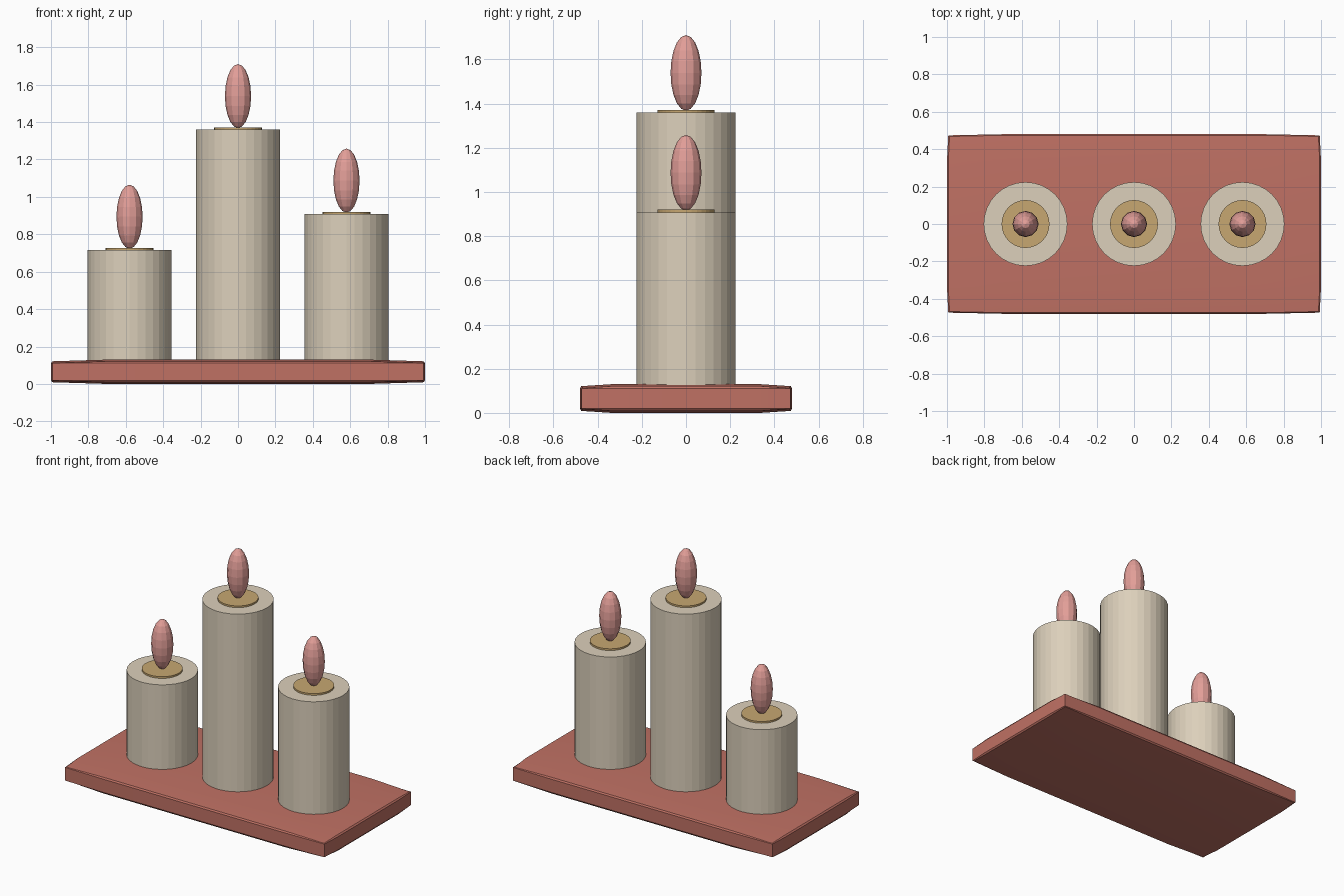
import bpy, bmesh, itertools
from mathutils import Matrix

if "Cube" in bpy.data.objects:
    bpy.data.objects.remove(bpy.data.objects["Cube"])


def material(name, rgb):
    m = bpy.data.materials.new(name)
    lin = [((c / 255 + 0.055) / 1.055) ** 2.4 for c in rgb]
    m.diffuse_color = (*lin, 1)
    m.use_nodes = True
    m.node_tree.nodes["Principled BSDF"].inputs["Base Color"].default_value = m.diffuse_color
    return m


CLAY = material("terracotta", (192, 113, 100))
WAX = material("cream wax", (220, 208, 187))
GOLD = material("melted wax tan", (199, 167, 113))
PINK = material("flame pink", (226, 158, 152))


def add_object(name, bm, mat, smooth=None):
    bmesh.ops.recalc_face_normals(bm, faces=bm.faces)
    mesh = bpy.data.meshes.new(name)
    bm.to_mesh(mesh)
    bm.free()
    mesh.materials.append(mat)
    obj = bpy.data.objects.new(name, mesh)
    bpy.context.collection.objects.link(obj)
    if smooth:
        bpy.ops.object.select_all(action='DESELECT')
        obj.select_set(True)
        bpy.context.view_layer.objects.active = obj
        bpy.ops.object.shade_smooth_by_angle(angle=smooth)
    return obj


def cylinder(name, x, radius, z0, z1, mat):
    bm = bmesh.new()
    bmesh.ops.create_cone(bm, cap_ends=True, segments=32, radius1=radius,
                          radius2=radius, depth=z1 - z0,
                          matrix=Matrix.Translation((x, 0, (z0 + z1) / 2)))
    add_object(name, bm, mat)


def tray():
    # box shell on a 4x4x4 lattice; its rims are drawn in to pillow each side
    half = (1.0, 0.48, 0.065)
    inset = (0.007, 0.006, 0.009)
    steps = (-1, -0.7, 0.7, 1)
    bm = bmesh.new()
    grid = {}
    for key in itertools.product(range(4), repeat=3):
        outer = [i in (0, 3) for i in key]
        if not any(outer):
            continue
        pull = sum(outer) - 1
        co = [steps[i] * half[a] - (steps[i] * inset[a] * pull if outer[a] else 0)
              for a, i in enumerate(key)]
        grid[key] = bm.verts.new((co[0], co[1], co[2] + half[2]))
    for axis in range(3):
        for side, i, j in itertools.product((0, 3), range(3), range(3)):
            quad = []
            for di, dj in ((0, 0), (1, 0), (1, 1), (0, 1)):
                key = [i + di, j + dj]
                key.insert(axis, side)
                quad.append(grid[tuple(key)])
            bm.faces.new(quad)
    add_object("tray", bm, CLAY, 0.5)


tray()

# candles: body, melted pool and flame
for side, x, top in (("left", -0.58, 0.715), ("middle", 0, 1.36), ("right", 0.58, 0.908)):
    cylinder(side + "_candle", x, 0.224, 0.10, top, WAX)
    cylinder(side + "_wax_pool", x, 0.128, top - 0.02, top + 0.012, GOLD)
    bm = bmesh.new()
    bmesh.ops.create_uvsphere(bm, u_segments=12, v_segments=10, radius=1)
    bmesh.ops.transform(bm, verts=bm.verts, matrix=Matrix.Translation((x, 0, top + 0.179))
                        @ Matrix.Diagonal((0.07, 0.07, 0.171, 1)))
    add_object(side + "_flame", bm, PINK)
